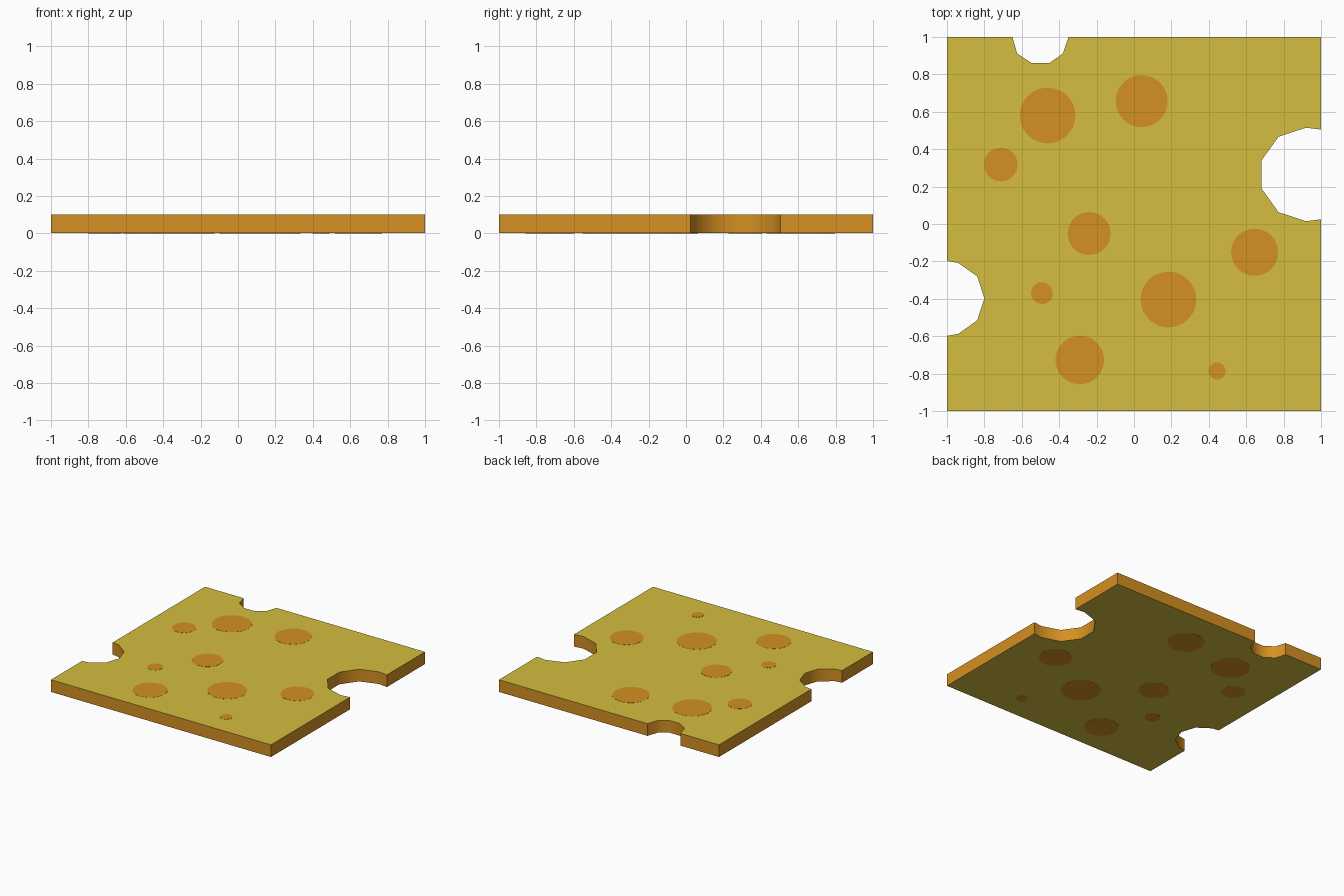
import bpy, bmesh, math

if "Cube" in bpy.data.objects:
    bpy.data.objects.remove(bpy.data.objects["Cube"])

H = 0.102      # slab height
T = 0.001      # painted spot thickness


def material(name, rgb):
    m = bpy.data.materials.new(name)
    m.diffuse_color = (*rgb, 1)
    m.use_nodes = True
    m.node_tree.nodes["Principled BSDF"].inputs["Base Color"].default_value = m.diffuse_color
    return m


yellow = material("cheese_yellow", (0.66, 0.51, 0.05))
orange = material("cheese_orange", (0.66, 0.28, 0.016))


def prism(name, outline, z0, z1, mats):
    bm = bmesh.new()
    face = bm.faces.new([bm.verts.new((x, y, z0)) for x, y in outline])
    ext = bmesh.ops.extrude_face_region(bm, geom=[face], use_keep_orig=True)
    for v in ext["geom"]:
        if isinstance(v, bmesh.types.BMVert):
            v.co.z = z1
    bmesh.ops.recalc_face_normals(bm, faces=bm.faces)
    bm.normal_update()
    # walls take the last material, top and bottom the first
    for f in bm.faces:
        f.material_index = 0 if abs(f.normal.z) > 0.5 else len(mats) - 1
    caps = [f for f in bm.faces if abs(f.normal.z) > 0.5]
    bmesh.ops.triangulate(bm, faces=caps)
    me = bpy.data.meshes.new(name)
    bm.to_mesh(me)
    bm.free()
    for m in mats:
        me.materials.append(m)
    ob = bpy.data.objects.new(name, me)
    bpy.context.collection.objects.link(ob)
    return ob


# slab outline with the three bites, counter-clockwise
right_bite = [(1, 0.025), (0.92, 0.015), (0.773, 0.063), (0.682, 0.19),
              (0.682, 0.34), (0.773, 0.467), (0.92, 0.515), (1, 0.505)]
back_bite = [(-0.35, 1), (-0.38, 0.912), (-0.453, 0.86),
             (-0.547, 0.86), (-0.625, 0.912), (-0.65, 1)]
left_bite = [(-1, -0.198), (-0.94, -0.208), (-0.838, -0.28), (-0.80, -0.398),
             (-0.838, -0.515), (-0.94, -0.588), (-1, -0.598)]
outline = ([(-1, -1), (1, -1)] + right_bite + [(1, 1)] + back_bite
           + [(-1, 1)] + left_bite)
slab = prism("cheese_slice", outline, T, H - T, [yellow, orange])
bpy.context.view_layer.objects.active = slab
slab.select_set(True)
bpy.ops.object.shade_smooth_by_angle(angle=math.radians(45))

# flat round spots on both faces: x, y, radius
spots = [(-0.462, 0.58, 0.149), (0.041, 0.657, 0.139), (-0.712, 0.318, 0.09),
         (-0.24, -0.051, 0.115), (-0.492, -0.37, 0.058), (0.184, -0.404, 0.149),
         (0.645, -0.151, 0.126), (-0.29, -0.727, 0.13), (0.444, -0.786, 0.046)]
for i, (x, y, r) in enumerate(spots):
    ring = [(x + r * math.cos(a), y + r * math.sin(a))
            for a in (2 * math.pi * k / 32 for k in range(32))]
    prism(f"top_spot_{i}", ring, H - T, H, [orange])
    prism(f"bottom_spot_{i}", ring, 0, T, [orange])
